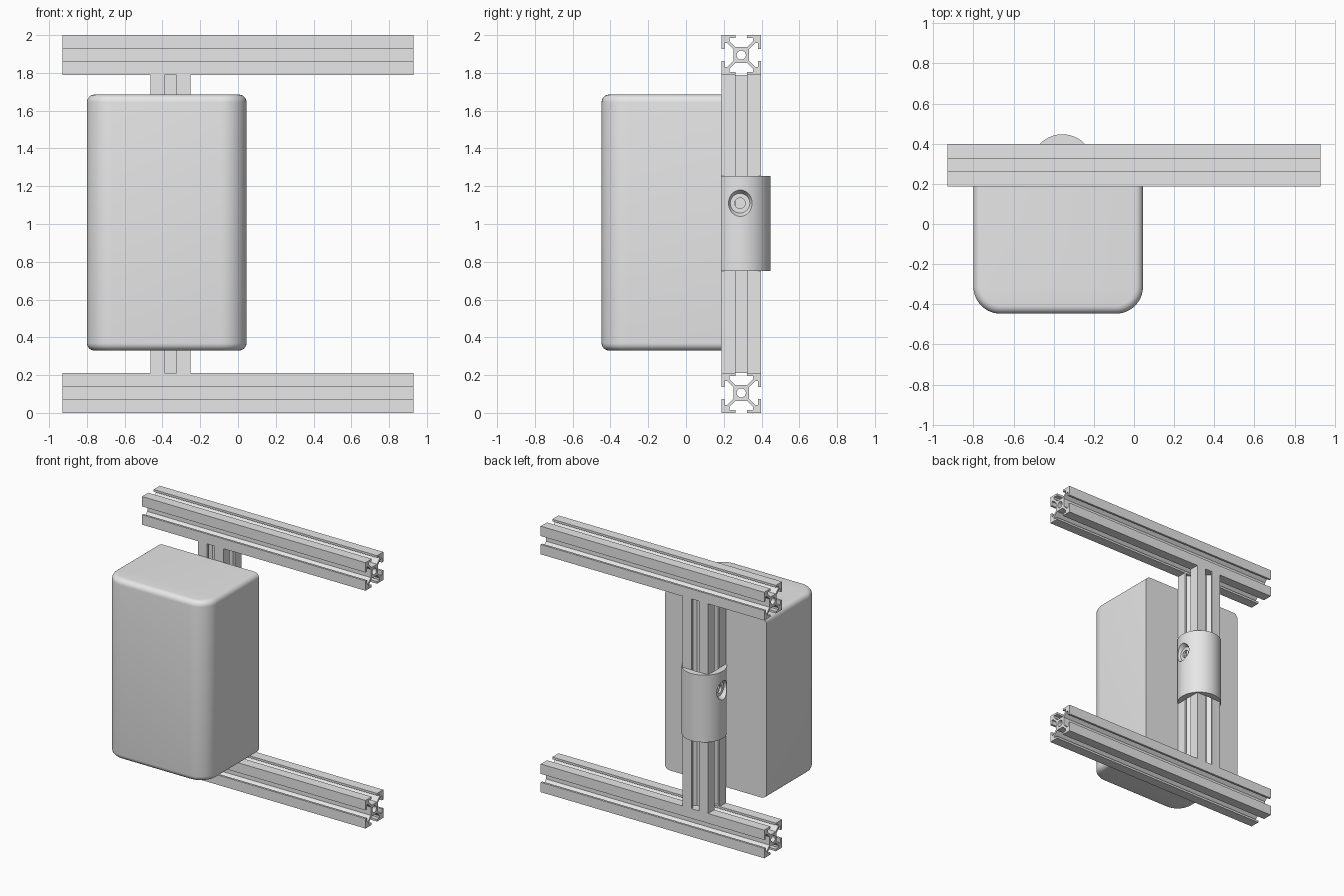
import bpy, bmesh, math
from mathutils import Matrix, Vector

if "Cube" in bpy.data.objects:
    bpy.data.objects.remove(bpy.data.objects["Cube"], do_unlink=True)

grey = bpy.data.materials.new("light_grey")
grey.use_nodes = True
grey.diffuse_color = (0.8, 0.8, 0.8, 1)
for node in grey.node_tree.nodes:
    if node.type == 'BSDF_PRINCIPLED':
        node.inputs["Base Color"].default_value = (0.8, 0.8, 0.8, 1)

BAR = 0.2115            # width of the slotted bar
HALF = BAR / 2
POST_X, POST_Y = -0.357, 0.2925
RAIL_LENGTH = 1.86


def evaluated_mesh(obj):
    bpy.context.view_layer.update()
    return bpy.data.meshes.new_from_object(
        obj.evaluated_get(bpy.context.evaluated_depsgraph_get()))


def link(name, mesh):
    obj = bpy.data.objects.new(name, mesh)
    bpy.context.collection.objects.link(obj)
    mesh.materials.clear()
    mesh.materials.append(grey)
    return obj


def smooth(obj):
    bpy.ops.object.select_all(action='DESELECT')
    obj.select_set(True)
    bpy.context.view_layer.objects.active = obj
    bpy.ops.object.shade_smooth_by_angle(angle=math.radians(30))


def circle(radius, count, start=0.0, sweep=math.tau):
    return [(radius * math.cos(start + sweep * i / count),
             radius * math.sin(start + sweep * i / count)) for i in range(count)]


def extrude_outline(name, outlines, length, matrix):
    """Extrude closed outlines (the later ones are holes) about the origin along z."""
    curve = bpy.data.curves.new(name, 'CURVE')
    curve.dimensions = '2D'
    curve.fill_mode = 'BOTH'
    curve.extrude = length / 2
    for points in outlines:
        spline = curve.splines.new('POLY')
        spline.points.add(len(points) - 1)
        for p, (x, y) in zip(spline.points, points):
            p.co = (x, y, 0, 1)
        spline.use_cyclic_u = True
    helper = bpy.data.objects.new(name + "_outline", curve)
    bpy.context.collection.objects.link(helper)
    mesh = evaluated_mesh(helper)
    bpy.data.objects.remove(helper, do_unlink=True)
    bm = bmesh.new()
    bm.from_mesh(mesh)
    bmesh.ops.remove_doubles(bm, verts=bm.verts, dist=1e-5)
    bmesh.ops.transform(bm, matrix=matrix, verts=bm.verts)
    bmesh.ops.recalc_face_normals(bm, faces=bm.faces)
    bm.to_mesh(mesh)
    bm.free()
    return link(name, mesh)


# Slotted bar section: one mirrored T-slot, turned to all four sides
slot = [(2.94, 4), (6, 7.06), (6, 8.5), (3, 8.5), (3, 10)]
side = [(-10, 10)] + [(-u, v) for u, v in reversed(slot)] + slot
unit = HALF / 10
section = []
for k in range(4):
    turn = Matrix.Rotation(-k * math.pi / 2, 2)
    section += [tuple(turn @ Vector(p) * unit) for p in side]
bar_outlines = [section, circle(2.3 * unit, 24)]

# Rails and upright post
along_x = Matrix.Rotation(math.pi / 2, 4, 'Y')
for name, z in (("lower_rail", HALF), ("upper_rail", 2 - HALF)):
    smooth(extrude_outline(name, bar_outlines, RAIL_LENGTH,
                           Matrix.Translation((0, POST_Y, z)) @ along_x))
smooth(extrude_outline("upright_post", bar_outlines, 2 - 2 * BAR,
                       Matrix.Translation((POST_X, POST_Y, 1))))

# Round-backed sleeve, wrapped around the post and open at the front
R = 0.1545
front = math.asin(HALF / R)
arc = circle(R, 48, -front, math.pi + 2 * front)
arc.append((-arc[0][0], -HALF))
notch = [(-HALF, -HALF), (-HALF, HALF), (HALF, HALF), (HALF, -HALF)]
sleeve = extrude_outline("sleeve", [arc + notch], 0.505,
                         Matrix.Translation((POST_X, POST_Y, 1.0025)))

# Screw holes: a through hole with a flared recess on each side
hole_at = Matrix.Translation((POST_X, 0.286, 1.11))


def cutter(r1, r2, depth, x, direction):
    bm = bmesh.new()
    bmesh.ops.create_cone(bm, cap_ends=True, segments=32, radius1=r1, radius2=r2, depth=depth,
                          matrix=hole_at @ Matrix.Translation((x, 0, 0))
                          @ Matrix.Rotation(direction * math.pi / 2, 4, 'Y'))
    mesh = bpy.data.meshes.new("hole_cutter")
    bm.to_mesh(mesh)
    bm.free()
    obj = link("hole_cutter", mesh)
    obj.hide_render = True
    return obj


cutters = [cutter(0.028, 0.028, 0.5, 0, 1)]
for s in (1, -1):
    cutters.append(cutter(0.052, 0.08, 0.05, s * 0.147, s))
for c in cutters:
    mod = sleeve.modifiers.new("hole", 'BOOLEAN')
    mod.operation = 'DIFFERENCE'
    mod.solver = 'EXACT'
    mod.object = c
drilled = evaluated_mesh(sleeve)
sleeve.modifiers.clear()
sleeve.data = drilled
for c in cutters:
    bpy.data.objects.remove(c, do_unlink=True)
smooth(sleeve)

# Housing: block with rounded front corners and softened rims, flat at the back
BACK = POST_Y - HALF
low, high = Vector((-0.80, -0.447, 0.33)), Vector((0.045, BACK, 1.685))
bm = bmesh.new()
bmesh.ops.create_cube(bm, size=1, matrix=Matrix.Translation((low + high) / 2)
                      @ Matrix.Diagonal((*(high - low), 1)))


def at_back(v):
    return abs(v.co.y - BACK) < 1e-4


def bevel(edges, radius, segments):
    bmesh.ops.bevel(bm, geom=edges, offset=radius, offset_type='OFFSET',
                    segments=segments, profile=0.5, affect='EDGES', clamp_overlap=True)


bevel([e for e in bm.edges if abs(e.verts[0].co.z - e.verts[1].co.z) > 1
       and not at_back(e.verts[0])], 0.135, 10)
bevel([e for e in bm.edges if abs(e.verts[0].co.z - e.verts[1].co.z) < 1e-4
       and not all(at_back(v) for v in e.verts)], 0.04, 6)
bmesh.ops.recalc_face_normals(bm, faces=bm.faces)
housing_mesh = bpy.data.meshes.new("housing")
bm.to_mesh(housing_mesh)
bm.free()
smooth(link("housing", housing_mesh))
